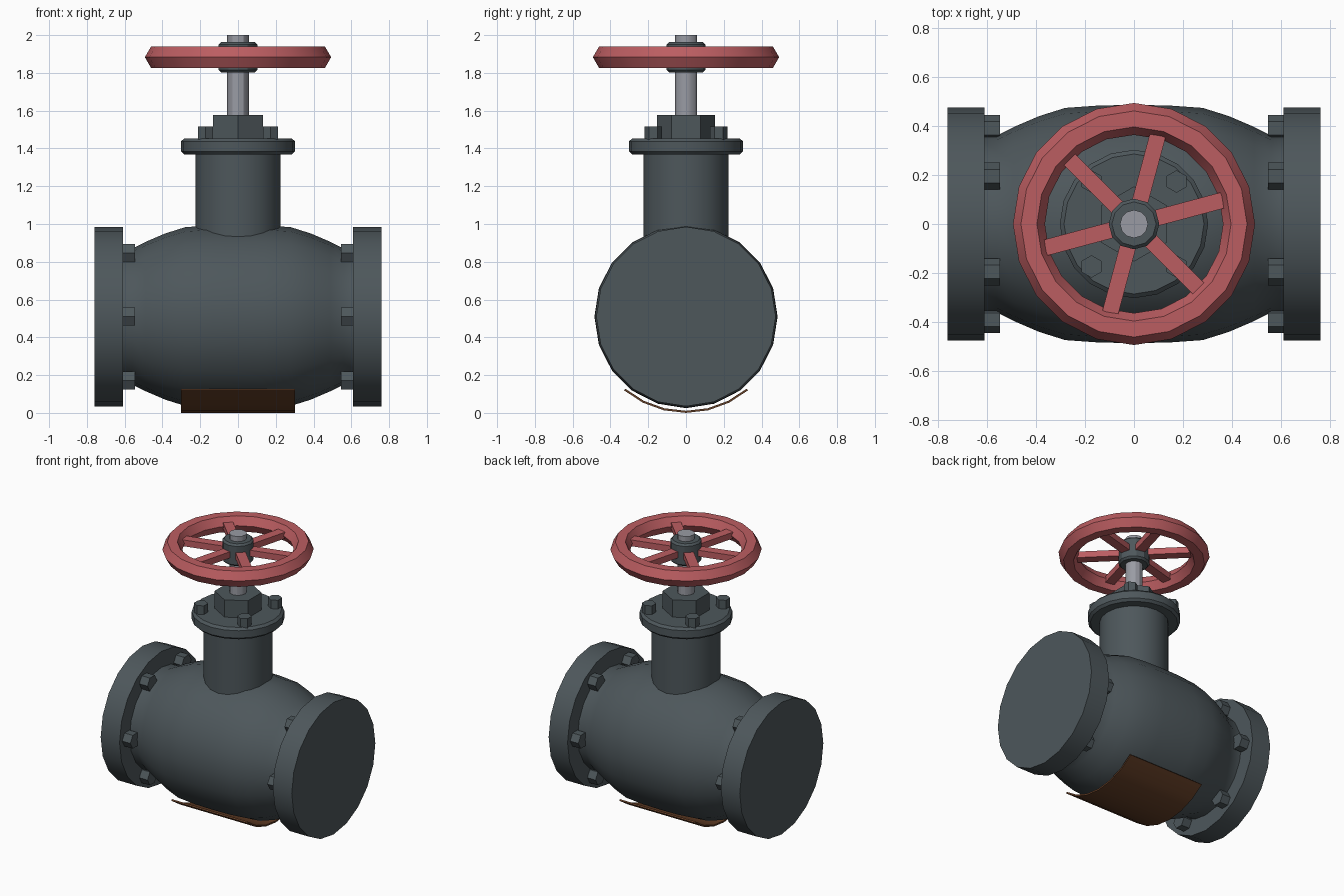
import bpy, bmesh
from math import sin, cos, pi, radians
from mathutils import Matrix, Vector

if "Cube" in bpy.data.objects:
    bpy.data.objects.remove(bpy.data.objects["Cube"])


def material(name, rgb):
    m = bpy.data.materials.new(name)
    m.diffuse_color = (*rgb, 1)
    m.use_nodes = True
    m.node_tree.nodes["Principled BSDF"].inputs["Base Color"].default_value = m.diffuse_color
    return m


IRON = material("cast_iron", (0.075, 0.095, 0.105))
STEEL = material("steel", (0.32, 0.33, 0.37))
RED = material("red_paint", (0.5, 0.11, 0.12))
RUST = material("rust", (0.13, 0.05, 0.02))
AXIS_Z = 0.51
ALONG_X = Matrix.Translation((0, 0, AXIS_Z)) @ Matrix.Rotation(pi / 2, 4, 'Y')


def finish(name, bm, mat, matrix=None):
    if matrix:
        bm.transform(matrix)
    bmesh.ops.recalc_face_normals(bm, faces=bm.faces)
    me = bpy.data.meshes.new(name)
    bm.to_mesh(me)
    bm.free()
    ob = bpy.data.objects.new(name, me)
    bpy.context.collection.objects.link(ob)
    me.materials.append(mat)
    bpy.ops.object.select_all(action='DESELECT')
    ob.select_set(True)
    bpy.context.view_layer.objects.active = ob
    bpy.ops.object.shade_smooth_by_angle(angle=radians(30))
    return ob


def lathe(name, profile, sides, mat, matrix=None, phase=0, ring=False):
    """Revolve (radius, height) points about z; ring closes the section, otherwise ends are capped."""
    bm = bmesh.new()
    rows = [[bm.verts.new((r * cos(phase + 2 * pi * i / sides),
                           r * sin(phase + 2 * pi * i / sides), h)) for i in range(sides)]
            for r, h in profile]
    pairs = list(zip(rows, rows[1:])) + ([(rows[-1], rows[0])] if ring else [])
    for a, b in pairs:
        for i in range(sides):
            j = (i + 1) % sides
            bm.faces.new((a[i], a[j], b[j], b[i]))
    if not ring:
        bm.faces.new(rows[0])
        bm.faces.new(rows[-1])
    return finish(name, bm, mat, matrix)


# Barrel body with a short straight neck at each end
half = [(0.36, 0.62), (0.36, 0.56), (0.395, 0.49), (0.44, 0.385), (0.473, 0.28), (0.483, 0.14)]
body = [(r, -x) for r, x in half] + [(0.485, 0)] + half[::-1]
lathe("valve_body", body, 20, IRON, ALONG_X)

# End flanges and their six bolts each
for side, s in (("left", -1), ("right", 1)):
    lathe(f"{side}_flange", [(0.475, s * 0.76), (0.475, s * 0.61)], 20, IRON, ALONG_X)
    for k in range(6):
        a = k * pi / 3
        place = Matrix.Translation((0, 0.39 * cos(a), 0.39 * sin(a))) @ ALONG_X
        lathe(f"{side}_flange_bolt_{k + 1}", [(0.055, s * 0.62), (0.055, s * 0.545)], 6,
              IRON, place, phase=pi / 2)

# Bonnet neck, bonnet flange, bolts and gland nut
lathe("bonnet_neck", [(0.225, 0.75), (0.225, 1.40)], 20, IRON)
lathe("bonnet_flange", [(0.285, 1.368), (0.302, 1.384), (0.302, 1.437), (0.285, 1.453)], 20, IRON)
for k in range(4):
    a = pi / 4 + k * pi / 2
    lathe(f"bonnet_bolt_{k + 1}", [(0.046, 1.44), (0.046, 1.515)], 6, IRON,
          Matrix.Translation((0.245 * cos(a), 0.245 * sin(a), 0)), phase=pi / 2)
lathe("gland_nut", [(0.153, 1.44), (0.153, 1.577)], 6, IRON, phase=pi / 2)

# Stem
lathe("stem", [(0.057, 1.5), (0.057, 2.0)], 12, STEEL)

# Handwheel: six-sided rim section, six spokes and a hub
WHEEL_Z = 1.883
rim = [(0.428 + 0.065 * cos(k * pi / 3), WHEEL_Z + 0.065 * sin(k * pi / 3)) for k in range(6)]
lathe("handwheel_rim", rim, 20, RED, ring=True)
for k in range(6):
    bm = bmesh.new()
    bmesh.ops.create_cube(bm, size=1)
    bm.transform(Matrix.Diagonal((0.325, 0.066, 0.045, 1)))
    finish(f"handwheel_spoke_{k + 1}", bm, RED,
           Matrix.Rotation(radians(15 + 60 * k), 4, 'Z') @ Matrix.Translation((0.2125, 0, WHEEL_Z)))
lathe("handwheel_hub", [(0.09, 1.803), (0.103, 1.816), (0.103, 1.95), (0.09, 1.963)], 12, IRON)

# Curved saddle plate under the body
bm = bmesh.new()
angles = [radians(-40 + 80 * i / 6) for i in range(7)]
outline = [(0.51, a) for a in angles] + [(0.499, a) for a in angles[::-1]]
n = len(outline)
ends = [[bm.verts.new((x, r * sin(a), AXIS_Z - r * cos(a))) for r, a in outline] for x in (-0.302, 0.302)]
for i in range(n):
    j = (i + 1) % n
    bm.faces.new((ends[0][i], ends[0][j], ends[1][j], ends[1][i]))
for e in ends:
    for i in range(6):
        bm.faces.new((e[i], e[i + 1], e[n - 2 - i], e[n - 1 - i]))
finish("saddle_plate", bm, RUST)
